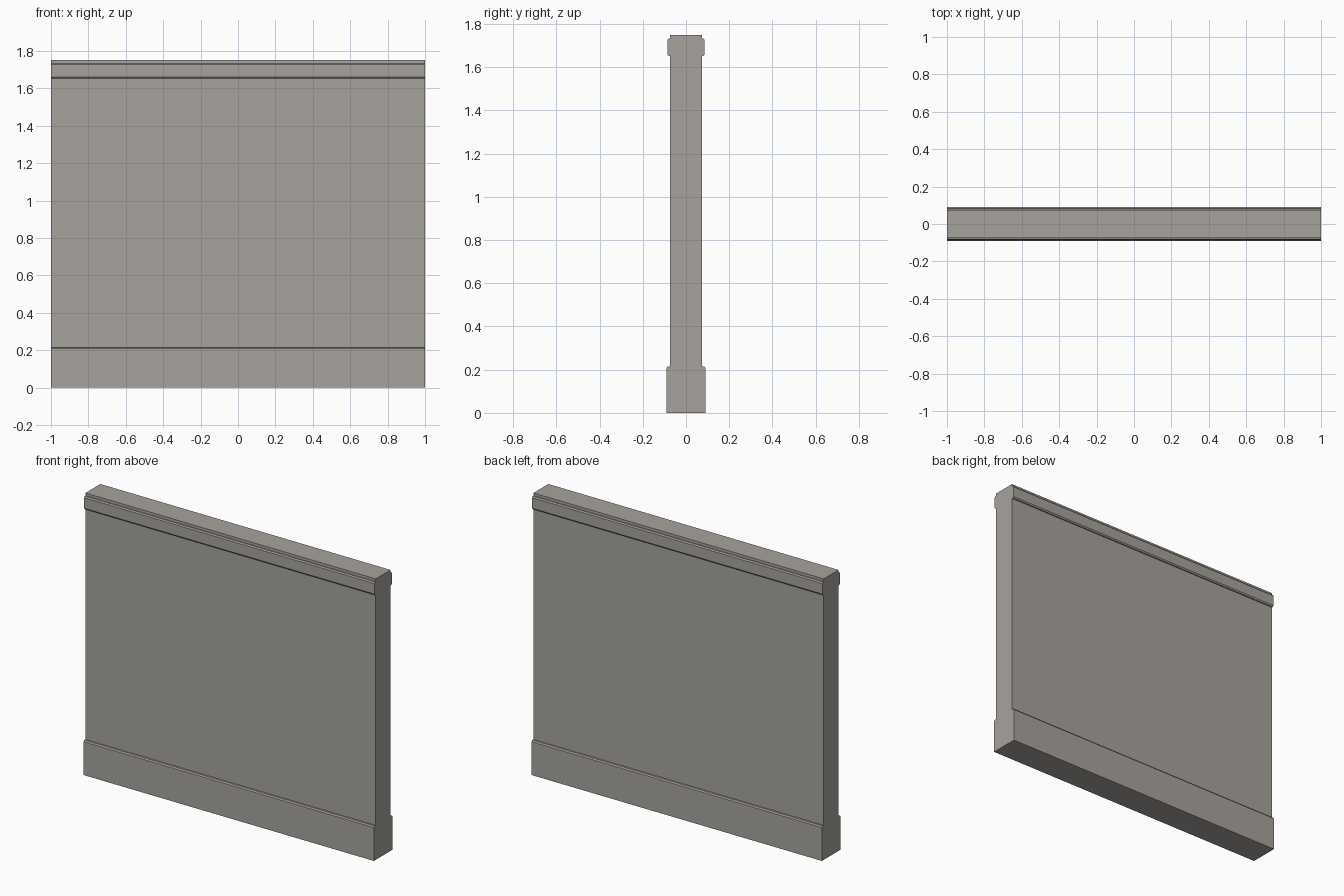
import bpy, bmesh

if "Cube" in bpy.data.objects:
    bpy.data.objects.remove(bpy.data.objects["Cube"])

stone = bpy.data.materials.new("warm_grey_plaster")
stone.diffuse_color = (0.39, 0.37, 0.34, 1)
stone.use_nodes = True
stone.node_tree.nodes["Principled BSDF"].inputs["Base Color"].default_value = stone.diffuse_color

HALF_LEN = 1.0
WALL = 0.073   # half thickness of the wall panel


def extrude_profile(name, profile):
    """Extrude a closed (y, z) profile along the full length in x."""
    bm = bmesh.new()
    face = bm.faces.new([bm.verts.new((-HALF_LEN, y, z)) for y, z in profile])
    res = bmesh.ops.extrude_face_region(bm, geom=[face])
    verts = [v for v in res["geom"] if isinstance(v, bmesh.types.BMVert)]
    bmesh.ops.translate(bm, verts=verts, vec=(2 * HALF_LEN, 0, 0))
    bmesh.ops.recalc_face_normals(bm, faces=bm.faces)
    mesh = bpy.data.meshes.new(name)
    bm.to_mesh(mesh)
    bm.free()
    mesh.materials.append(stone)
    obj = bpy.data.objects.new(name, mesh)
    bpy.context.collection.objects.link(obj)
    return obj


# main wall panel
extrude_profile("wall_panel", [(-WALL, 0), (WALL, 0), (WALL, 1.75), (-WALL, 1.75)])

# mouldings, front and back
for side, s in (("front", -1), ("back", 1)):
    # baseboard with a chamfered top edge
    base = [(WALL, 0), (0.091, 0), (0.091, 0.208), (0.085, 0.215), (WALL, 0.215)]
    extrude_profile(side + "_baseboard", [(s * y, z) for y, z in base])

    # top rail, chamfered above and below
    rail = [(WALL, 1.652), (0.08, 1.652), (0.086, 1.66),
            (0.086, 1.726), (0.08, 1.733), (WALL, 1.733)]
    extrude_profile(side + "_top_rail", [(s * y, z) for y, z in rail])
